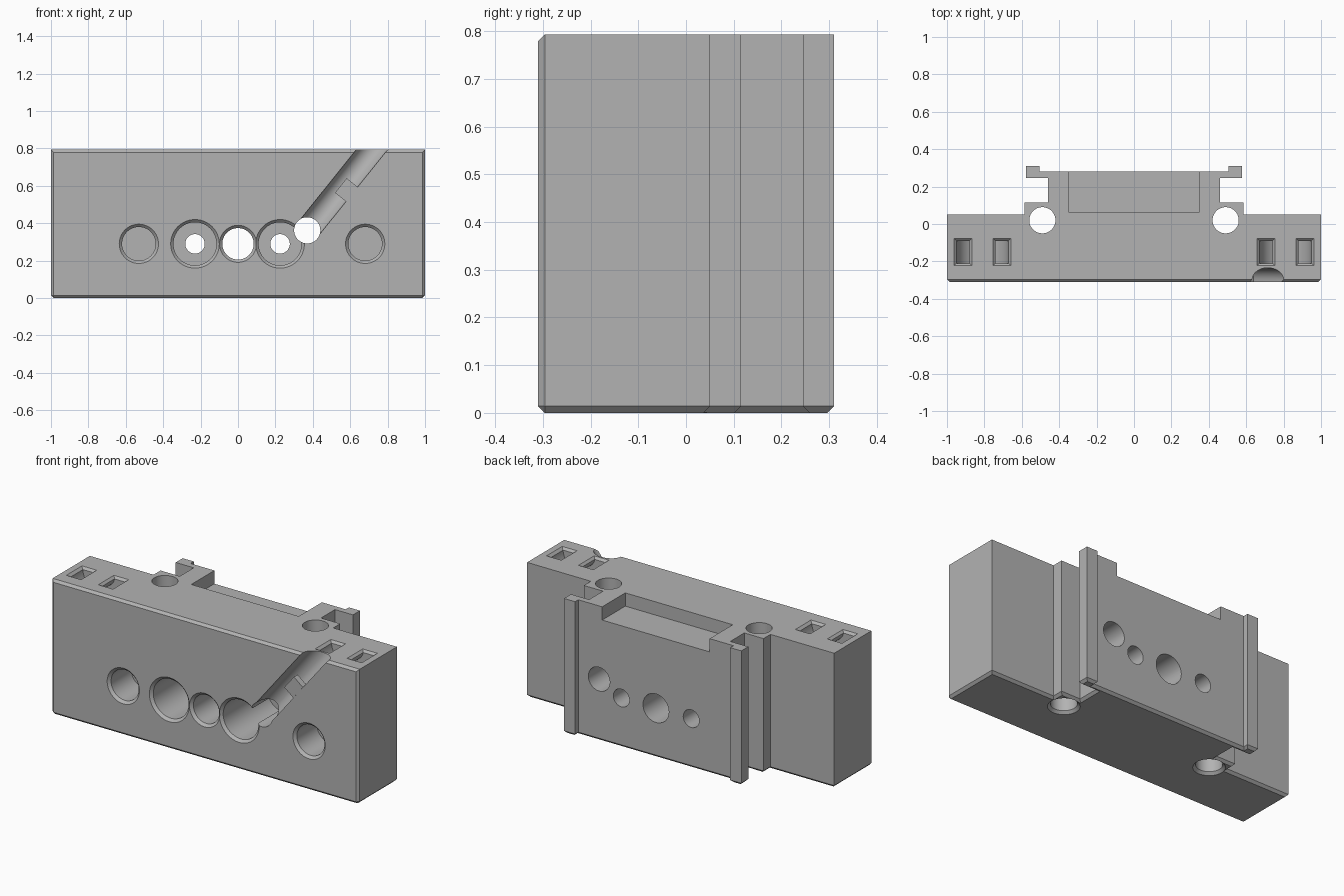
import bpy, bmesh, math
from mathutils import Vector

if "Cube" in bpy.data.objects:
    bpy.data.objects.remove(bpy.data.objects["Cube"])

HEIGHT, FRONT, BACK = 0.793, -0.31, 0.31
CHAMFER = 0.014

grey = bpy.data.materials.new("plain_grey")
grey.use_nodes = True
grey.diffuse_color = (0.45, 0.45, 0.45, 1)
grey.node_tree.nodes["Principled BSDF"].inputs["Base Color"].default_value = grey.diffuse_color


def loft(name, rings, bevel=None):
    """Closed solid skinned through rings of equal point count."""
    bm = bmesh.new()
    loops = [[bm.verts.new(p) for p in ring] for ring in rings]
    n = len(loops[0])
    for a, b in zip(loops, loops[1:]):
        for i in range(n):
            j = (i + 1) % n
            bm.faces.new((a[i], a[j], b[j], b[i]))
    bm.faces.new(loops[0])
    bm.faces.new(loops[-1])
    bmesh.ops.recalc_face_normals(bm, faces=bm.faces)
    if bevel:
        edges = [e for e in bm.edges if bevel(e)]
        bmesh.ops.bevel(bm, geom=edges, offset=CHAMFER, segments=1, affect='EDGES')
    mesh = bpy.data.meshes.new(name)
    bm.to_mesh(mesh)
    bm.free()
    obj = bpy.data.objects.new(name, mesh)
    bpy.context.collection.objects.link(obj)
    mesh.materials.append(grey)
    return obj


def bore(name, start, axis, steps):
    """Turned solid: steps are (radius, depth along the axis)."""
    axis = Vector(axis).normalized()
    u = axis.orthogonal().normalized()
    v = axis.cross(u)
    angles = [math.tau * i / 64 for i in range(64)]
    return loft(name, [[Vector(start) + axis * d + (u * math.cos(a) + v * math.sin(a)) * r
                        for a in angles] for r, d in steps])


def rect(x, y, hx, hy, z):
    return [(x - hx, y - hy, z), (x + hx, y - hy, z), (x + hx, y + hy, z), (x - hx, y + hy, z)]


# Main block: stepped plan outline with a flanged rear rail
half = [(1, FRONT), (1, 0.05), (0.585, 0.05), (0.585, 0.115), (0.46, 0.115),
        (0.46, 0.245), (0.577, 0.245), (0.577, BACK), (0.505, BACK), (0.505, 0.28)]
outline = half + [(-x, y) for x, y in reversed(half)]


def chamfered(edge):
    a, b = (v.co for v in edge.verts)
    base = a.z < 0.01 and b.z < 0.01
    front_corner = all(abs(p.x) > 0.99 and p.y < FRONT + 0.01 for p in (a, b))
    return base or front_corner


body = loft("mounting_block", [[(x, y, z) for x, y in outline] for z in (0, HEIGHT)], chamfered)

cutters = []

# Front bores, each with a chamfered mouth
lip, over = 0.015, 0.02
FAR = 0.75
for x, r, inner, depth in [(-0.53, 0.09, 0, 0.2), (0.68, 0.09, 0, 0.2),
                           (-0.23, 0.115, 0.052, 0.42), (0.225, 0.115, 0.052, 0.42),
                           (0, 0.084, 0, FAR)]:
    steps = [(r + lip + over, -over), (r, lip), (r, depth)]
    if inner:
        steps += [(inner, depth), (inner, FAR)]
    cutters.append(bore("front_bore", (x, FRONT, 0.29), (0, 1, 0), steps))

# Cable exit hole and the slanted channel leading up from it
exit_point = Vector((0.37, -0.30, 0.362))
slant = Vector((0.345, 0, 0.43)).normalized()
cutters.append(bore("cable_hole", (exit_point.x, FRONT, exit_point.z), (0, 1, 0),
                    [(0.07, -over), (0.07, FAR)]))
cutters.append(bore("cable_channel", exit_point, slant, [(0.066, 0), (0.066, 0.75)]))

# Vertical rod holes, chamfered at the base
for side in (-1, 1):
    cutters.append(bore("rod_hole", (side * 0.49, 0.02, 0), (0, 0, 1),
                        [(0.07 + lip + over, -over), (0.07, lip), (0.07, 0.9)]))

# Curved strap tunnels with chamfered rectangular mouths
STRAP_Y = -0.15
for side in (-1, 1):
    cx = side * 0.81
    arc = [math.pi + math.pi * i / 24 for i in range(25)]
    ring = [(cx + 0.139, 0.85)] + [(cx - 0.139 * math.cos(a + math.pi) * -1, HEIGHT + 0.139 * math.sin(a))
                                   for a in reversed(arc)]
    ring += [(cx - 0.139, 0.85), (cx - 0.07, 0.85)]
    ring += [(cx + 0.07 * math.cos(a), HEIGHT + 0.07 * math.sin(a)) for a in arc]
    ring += [(cx + 0.07, 0.85)]
    ring[1:26] = [(cx + 0.139 * math.cos(a), HEIGHT + 0.139 * math.sin(a)) for a in reversed(arc)]
    cutters.append(loft("strap_tunnel", [[(x, STRAP_Y + d, z) for x, z in ring]
                                         for d in (-0.06, 0.06)]))
    for offset in (-0.104, 0.104):
        cutters.append(loft("strap_mouth", [
            rect(cx + offset, STRAP_Y, 0.033, 0.058, HEIGHT - 0.015),
            rect(cx + offset, STRAP_Y, 0.066, 0.091, HEIGHT + 0.018)]))

# Shallow pocket in the top of the rear rail
cutters.append(loft("rear_pocket", [rect(0, 0.265, 0.35, 0.2, z) for z in (0.715, 0.9)]))

# Cut everything from the block
bpy.context.view_layer.objects.active = body
for cutter in cutters:
    mod = body.modifiers.new("cut", 'BOOLEAN')
    mod.operation, mod.solver, mod.object = 'DIFFERENCE', 'EXACT', cutter
    bpy.ops.object.modifier_apply(modifier=mod.name)
    bpy.data.objects.remove(cutter)

# Retaining tab over one side of the channel
across = Vector((slant.z, 0, -slant.x))
centre = exit_point + slant * 0.30
loft("channel_tab", [[Vector((0, y, 0)) + Vector((centre.x, 0, centre.z)) + across * a + slant * s
                      for a, s in ((-0.01, -0.05), (0.065, -0.05), (0.065, 0.05), (-0.01, 0.05))]
                     for y in (FRONT, -0.275)])

bpy.ops.object.select_all(action='DESELECT')
body.select_set(True)
bpy.ops.object.shade_smooth_by_angle(angle=math.radians(30))
